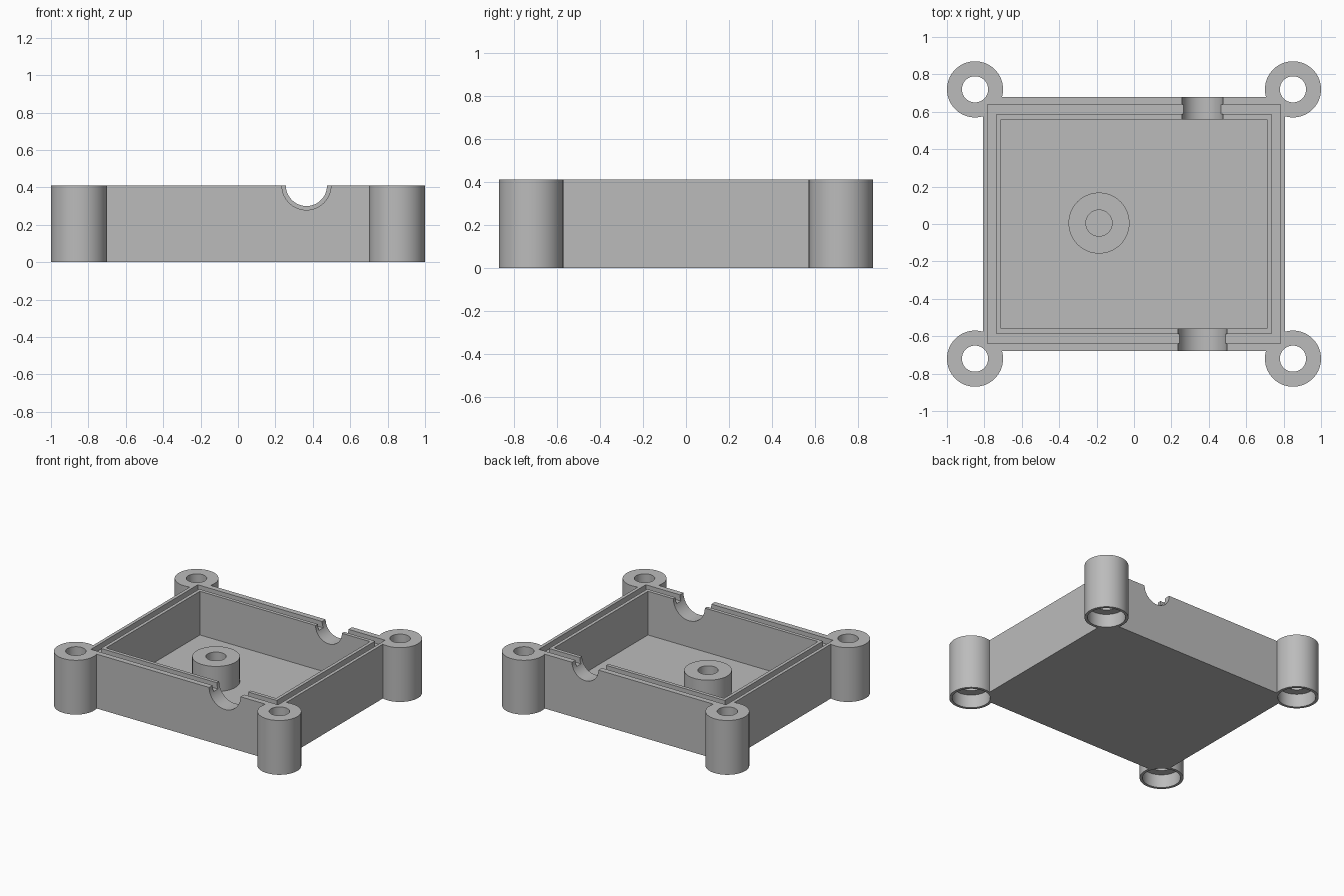
import bpy, math

cube = bpy.data.objects.get("Cube")
if cube:
    bpy.data.objects.remove(cube, do_unlink=True)

H = 0.41             # overall height
FLOOR = 0.08         # floor thickness
POST_X, POST_Y = 0.85, 0.72
BOSS = (-0.187, 0.005)
NOTCH_X = 0.366

grey = bpy.data.materials.new("plain grey")
grey.use_nodes = True
colour = (0.5, 0.5, 0.5, 1)
grey.diffuse_color = colour
grey.node_tree.nodes["Principled BSDF"].inputs["Base Color"].default_value = colour


def box(name, hx, hy, z0, z1):
    bpy.ops.mesh.primitive_cube_add(size=2, location=(0, 0, (z0 + z1) / 2))
    ob = bpy.context.object
    ob.name = name
    ob.scale = (hx, hy, (z1 - z0) / 2)
    bpy.ops.object.transform_apply(location=True, rotation=True, scale=True)
    return ob


def cylinder(name, x, y, r, z0, z1):
    bpy.ops.mesh.primitive_cylinder_add(vertices=64, radius=r, depth=z1 - z0,
                                        location=(x, y, (z0 + z1) / 2))
    bpy.context.object.name = name
    return bpy.context.object


def combine(target, tool, operation):
    """Apply a boolean and discard the tool."""
    mod = target.modifiers.new("combine", 'BOOLEAN')
    mod.operation = operation
    mod.solver = 'EXACT'
    mod.object = tool
    bpy.context.view_layer.objects.active = target
    bpy.ops.object.modifier_apply(modifier=mod.name)
    bpy.data.objects.remove(tool, do_unlink=True)


# Outer block with four corner posts
case = box("enclosure_base", 0.807, 0.68, 0, H)
corners = [(sx * POST_X, sy * POST_Y) for sx in (-1, 1) for sy in (-1, 1)]
for x, y in corners:
    combine(case, cylinder("corner_post", x, y, 0.15, 0, H), 'UNION')

# Open cavity
combine(case, box("cavity", 0.71, 0.56, FLOOR, H + 0.1), 'DIFFERENCE')

# Seal groove around the rim
groove = box("groove", 0.782, 0.638, H - 0.045, H + 0.1)
combine(groove, box("groove_core", 0.735, 0.587, H - 0.2, H + 0.2), 'DIFFERENCE')
combine(case, groove, 'DIFFERENCE')

# Screw holes with wide recesses underneath
for x, y in corners:
    combine(case, cylinder("screw_hole", x, y, 0.07, -0.1, H + 0.1), 'DIFFERENCE')
    combine(case, cylinder("screw_recess", x, y, 0.13, -0.1, 0.1), 'DIFFERENCE')

# Half-round cable notches in the front and back walls
for y, r in ((-0.62, 0.131), (0.62, 0.11)):
    notch = cylinder("cable_notch", 0, 0, r, -0.12, 0.12)
    notch.rotation_euler.x = math.pi / 2
    notch.location = (NOTCH_X, y, H)
    bpy.context.view_layer.update()
    combine(case, notch, 'DIFFERENCE')

# Hollow mounting boss on the floor
combine(case, cylinder("mounting_boss", *BOSS, 0.163, FLOOR - 0.03, 0.27), 'UNION')
combine(case, cylinder("boss_hole", *BOSS, 0.07, FLOOR, 0.4), 'DIFFERENCE')

# Finish
case.data.materials.clear()
case.data.materials.append(grey)
bpy.ops.object.select_all(action='DESELECT')
case.select_set(True)
bpy.context.view_layer.objects.active = case
bpy.ops.object.shade_smooth_by_angle(angle=math.radians(30))
